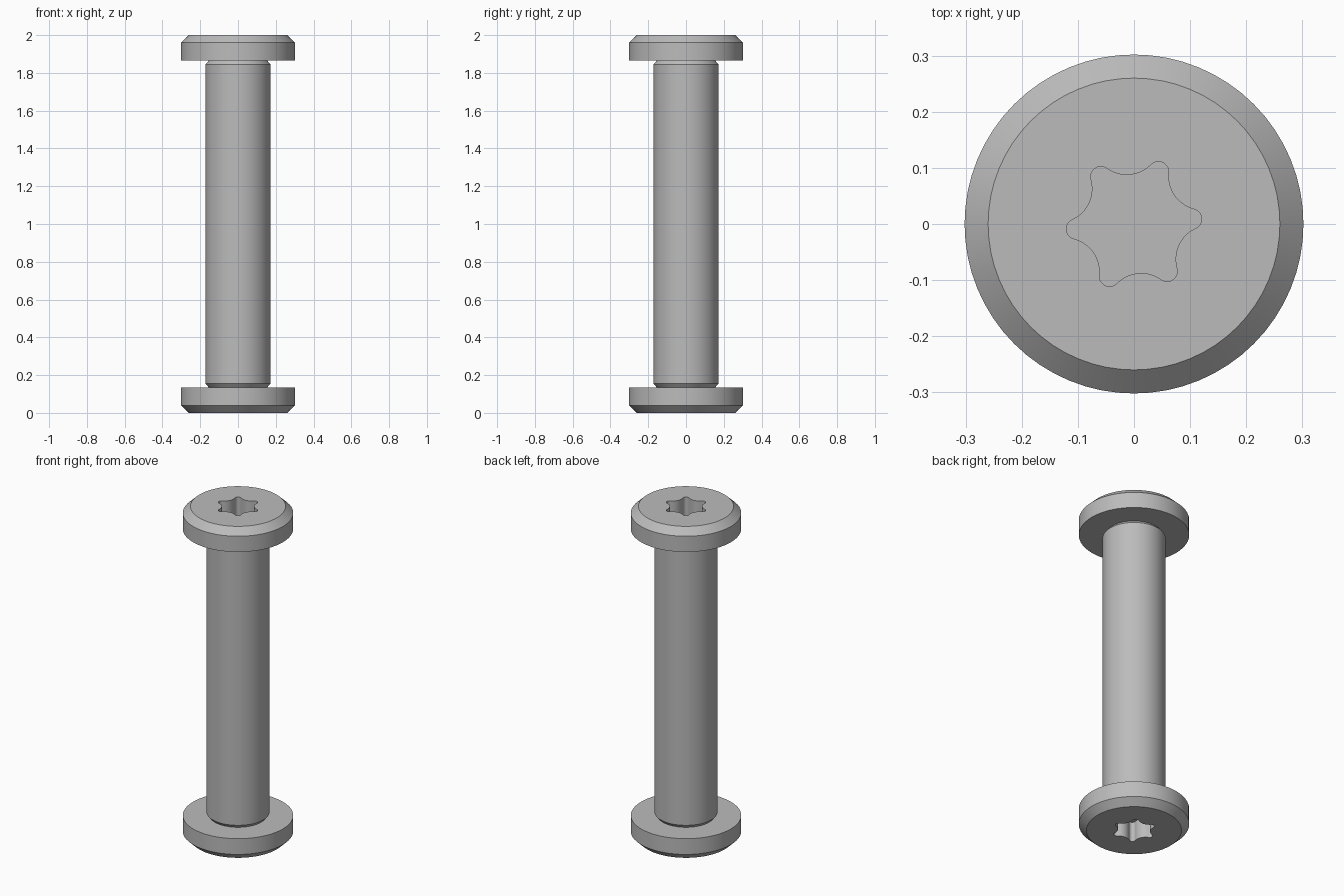
import bpy
import bmesh
from math import sin, cos, pi, radians, atan2, hypot
from mathutils import Matrix

SEGMENTS = 64
SOCKET_DEPTH = 0.12
SOCKET_TURN = radians(5)

cube = bpy.data.objects.get("Cube")
if cube:
    bpy.data.objects.remove(cube)

steel = bpy.data.materials.new("grey_steel")
steel.use_nodes = True
colour = (0.5, 0.5, 0.5, 1)
steel.diffuse_color = colour
steel.node_tree.nodes["Principled BSDF"].inputs["Base Color"].default_value = colour


def bridge(bm, a, b):
    """Join two vertex rings of equal length with quads."""
    for i in range(len(a)):
        j = (i + 1) % len(a)
        bm.faces.new((a[i], a[j], b[j], b[i]))


def lathe(bm, profile):
    """Revolve (radius, z) points about z and return the rings."""
    rings = []
    for r, z in profile:
        rings.append([bm.verts.new((r * cos(2 * pi * i / SEGMENTS),
                                    r * sin(2 * pi * i / SEGMENTS), z))
                      for i in range(SEGMENTS)])
    for a, b in zip(rings, rings[1:]):
        bridge(bm, a, b)
    return rings


def star_outline(lobe_at=0.103, lobe_r=0.018, valley=0.088, steps=10):
    """Six rounded lobes joined by tangent hollow arcs."""
    k = 2 * lobe_at * cos(pi / 6)
    hollow_r = ((valley**2 + lobe_at**2 - k * valley - lobe_r**2)
                / (2 * lobe_r + k - 2 * valley))
    d = valley + hollow_r
    vx, vy = d * cos(pi / 6), d * sin(pi / 6)
    t = atan2(vy, vx - lobe_at)
    sweep = t - pi / 6
    points = []
    for lobe in range(6):
        arc = []
        for i in range(steps):
            a = -t + 2 * t * i / steps
            arc.append((lobe_at + lobe_r * cos(a), lobe_r * sin(a)))
        for i in range(steps):
            a = pi + t - 2 * sweep * i / steps
            arc.append((vx + hollow_r * cos(a), vy + hollow_r * sin(a)))
        for x, y in arc:
            a = atan2(y, x) + lobe * pi / 3 + SOCKET_TURN
            points.append((hypot(x, y) * cos(a), hypot(x, y) * sin(a)))
    return points


def finish(bm, name):
    bmesh.ops.recalc_face_normals(bm, faces=bm.faces)
    mesh = bpy.data.meshes.new(name)
    bm.to_mesh(mesh)
    bm.free()
    mesh.materials.append(steel)
    mesh.shade_smooth()
    mesh.set_sharp_from_angle(angle=radians(30))
    obj = bpy.data.objects.new(name, mesh)
    bpy.context.collection.objects.link(obj)
    return obj


def ring_edges(bm, ring):
    return [bm.edges.get((ring[i - 1], ring[i])) for i in range(len(ring))]


def make_head(name, flip):
    bm = bmesh.new()
    # chamfered disc, open where the shank meets it
    rings = lathe(bm, [(0.26, 2), (0.302, 1.96), (0.302, 1.865), (0.155, 1.865)])
    # star socket: walls and floor
    outline = star_outline()
    rim = [bm.verts.new((x, y, 2)) for x, y in outline]
    base = [bm.verts.new((x, y, 2 - SOCKET_DEPTH)) for x, y in outline]
    bridge(bm, rim, base)
    bm.faces.new(base)
    # flat face between the chamfer and the socket
    bmesh.ops.triangle_fill(bm, use_beauty=True, normal=(0, 0, 1),
                            edges=ring_edges(bm, rings[0]) + ring_edges(bm, rim))
    if flip:
        turn = Matrix.Translation((0, 0, 2)) @ Matrix.Rotation(pi, 4, "X")
        bmesh.ops.transform(bm, matrix=turn, verts=bm.verts)
    return finish(bm, name)


make_head("top_head", False)
make_head("bottom_head", True)

# Shank with a small chamfer at each end
bm = bmesh.new()
lathe(bm, [(0.155, 0.135), (0.172, 0.155), (0.172, 1.845), (0.155, 1.865)])
finish(bm, "shank")
